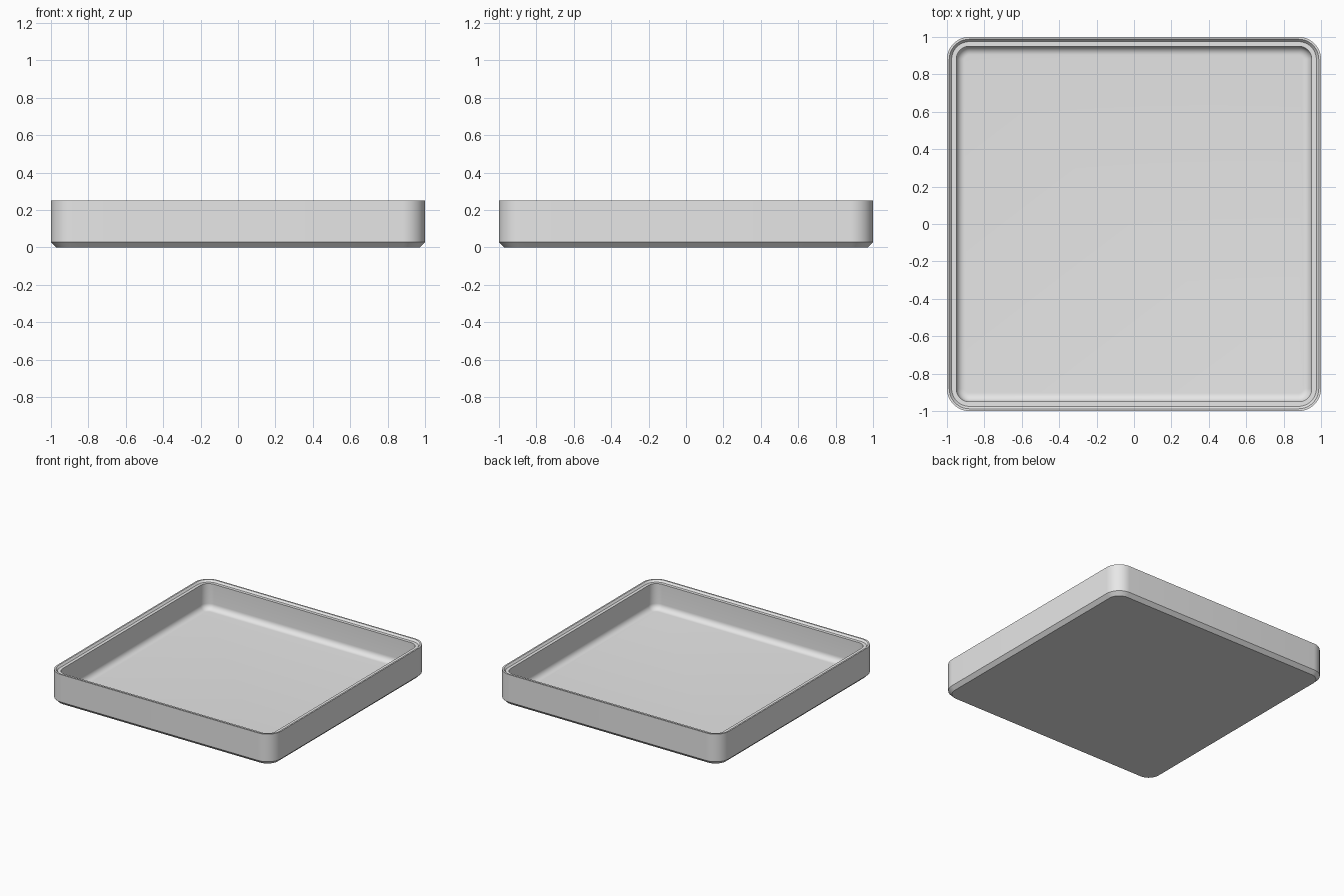
import bpy, bmesh, math

cube = bpy.data.objects.get("Cube")
if cube:
    bpy.data.objects.remove(cube, do_unlink=True)

HALF, HEIGHT, RADIUS, STEPS = 1.0, 0.25, 0.12, 12
WALL, FLOOR, FILLET = 0.05, 0.03, 0.045


def rounded_square(bm, inset, z):
    """Ring of vertices with rounded corners, concentric for any inset."""
    centre, radius = HALF - RADIUS, RADIUS - inset
    ring = []
    for corner in range(4):
        sx = 1 if corner in (0, 3) else -1
        sy = 1 if corner < 2 else -1
        for i in range(STEPS + 1):
            a = math.pi / 2 * (corner + i / STEPS)
            ring.append(bm.verts.new((sx * centre + radius * math.cos(a),
                                      sy * centre + radius * math.sin(a), z)))
    return ring


# Wall section as (inset, height): chamfered foot, outer wall, stepped lip
section = [(0.028, 0), (0, 0.028), (0, HEIGHT), (0.012, HEIGHT),
           (0.025, HEIGHT - 0.015), (WALL, HEIGHT - 0.015)]
# Inner wall sweeping into the floor
for i in range(9):
    a = math.pi / 2 * i / 8
    section.append((WALL + FILLET * (1 - math.cos(a)),
                    FLOOR + FILLET * (1 - math.sin(a))))

bm = bmesh.new()
rings = [rounded_square(bm, inset, z) for inset, z in section]
for low, high in zip(rings, rings[1:]):
    for i in range(len(low)):
        j = (i + 1) % len(low)
        bm.faces.new((low[i], low[j], high[j], high[i]))
# Underside and floor
bm.faces.new(rings[0][::-1])
bm.faces.new(rings[-1])
bmesh.ops.recalc_face_normals(bm, faces=bm.faces)

mesh = bpy.data.meshes.new("tray")
bm.to_mesh(mesh)
bm.free()
tray = bpy.data.objects.new("tray", mesh)
bpy.context.collection.objects.link(tray)

grey = bpy.data.materials.new("light_grey")
grey.use_nodes = True
colour = (0.8, 0.8, 0.8, 1)
grey.diffuse_color = colour
grey.node_tree.nodes["Principled BSDF"].inputs["Base Color"].default_value = colour
mesh.materials.append(grey)

bpy.ops.object.select_all(action="DESELECT")
tray.select_set(True)
bpy.context.view_layer.objects.active = tray
bpy.ops.object.shade_smooth_by_angle(angle=math.radians(30))
